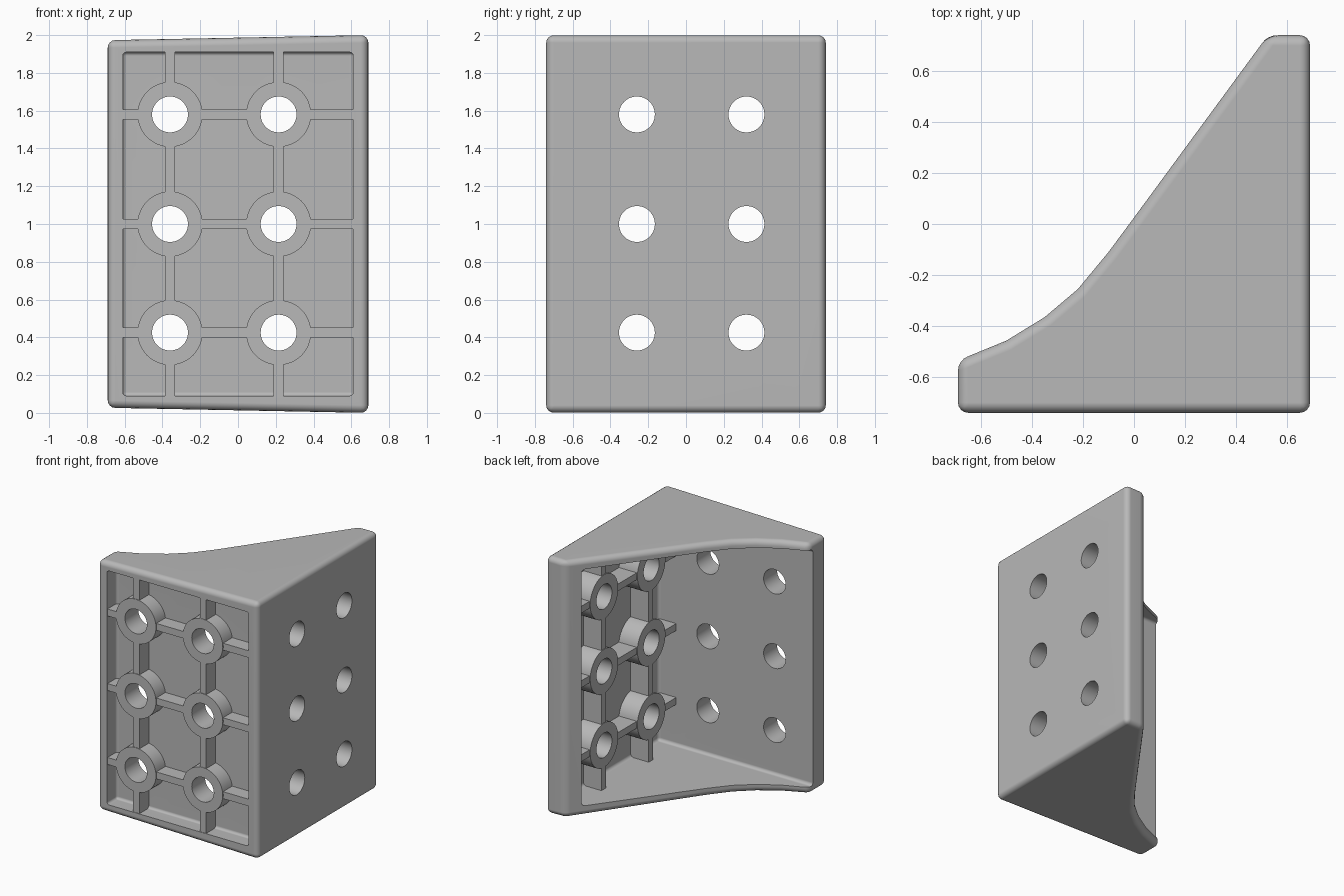
import bpy, bmesh, math
from mathutils import Matrix, Vector

cube = bpy.data.objects.get("Cube")
if cube:
    bpy.data.objects.remove(cube, do_unlink=True)

# Hole layout, shared by both plates
HOLE_Z = (0.425, 1.0, 1.58)
FRONT_X = (-0.36, 0.215)
SIDE_Y = (-0.26, 0.32)
HOLE_R, COLLAR_R, RIB = 0.095, 0.172, 0.054

grey = bpy.data.materials.new("plain_grey")
grey.use_nodes = True
grey.diffuse_color = (0.48, 0.48, 0.48, 1)
grey.node_tree.nodes["Principled BSDF"].inputs["Base Color"].default_value = (0.48, 0.48, 0.48, 1)


def make(name, bm):
    bmesh.ops.recalc_face_normals(bm, faces=bm.faces[:])
    mesh = bpy.data.meshes.new(name)
    bm.to_mesh(mesh)
    bm.free()
    mesh.materials.append(grey)
    obj = bpy.data.objects.new(name, mesh)
    bpy.context.collection.objects.link(obj)
    return obj


def box(name, lo, hi, bevel=0):
    lo, hi = Vector(lo), Vector(hi)
    bm = bmesh.new()
    bmesh.ops.create_cube(bm, size=1)
    for v in bm.verts:
        v.co = (lo + hi) / 2 + v.co * (hi - lo)
    if bevel:
        bmesh.ops.bevel(bm, geom=bm.edges[:], offset=bevel, segments=3,
                        profile=0.5, affect='EDGES')
    return make(name, bm)


def cylinder(name, start, end, radius):
    start, end = Vector(start), Vector(end)
    axis = end - start
    bm = bmesh.new()
    turn = axis.to_track_quat('Z', 'Y').to_matrix().to_4x4()
    bmesh.ops.create_cone(bm, cap_ends=True, segments=48, radius1=radius, radius2=radius,
                          depth=axis.length, matrix=Matrix.Translation((start + end) / 2) @ turn)
    return make(name, bm)


def apply(obj, mod):
    bpy.ops.object.select_all(action='DESELECT')
    bpy.context.view_layer.objects.active = obj
    obj.select_set(True)
    bpy.ops.object.modifier_apply(modifier=mod.name)


def combine(obj, tool, operation):
    mod = obj.modifiers.new("combine", 'BOOLEAN')
    mod.operation, mod.solver, mod.object = operation, 'EXACT', tool
    apply(obj, mod)
    bpy.data.objects.remove(tool, do_unlink=True)


# Outer block: plan profile raised to full height, slightly drafted toward -x
plan = [(-0.69, -0.74), (0.69, -0.74), (0.69, 0.74), (0.525, 0.74), (0, 0.025), (-0.1, -0.11),
        (-0.22, -0.255), (-0.35, -0.365), (-0.5, -0.457), (-0.69, -0.535)]
bm = bmesh.new()
half = lambda x: 1 - 0.027 * (0.69 - x) / 1.38
base = bm.faces.new([bm.verts.new((x, y, 1 - half(x))) for x, y in plan])
lid = bmesh.ops.extrude_face_region(bm, geom=[base])["geom"]
for v in lid:
    if isinstance(v, bmesh.types.BMVert):
        v.co.z = 1 + half(v.co.x)
bracket = make("corner_bracket", bm)
rounding = bracket.modifiers.new("rounding", 'BEVEL')
rounding.width, rounding.segments = 0.04, 4
rounding.limit_method, rounding.angle_limit = 'ANGLE', math.radians(35)
apply(bracket, rounding)

# Open back cavity, then shallow recess in the front
combine(bracket, box("cavity", (-1.2, -0.575, 0.08), (0.64, 0.64, 1.92), 0.025), 'DIFFERENCE')
combine(bracket, box("front_recess", (-0.61, -0.9, 0.09), (0.61, -0.62, 1.91), 0.02), 'DIFFERENCE')

# Front lattice of ribs and collars
parts = [box("front_rib", (x - RIB / 2, -0.736, 0.07), (x + RIB / 2, -0.6, 1.93)) for x in FRONT_X]
parts += [box("front_rib", (-0.63, -0.733, z - RIB / 2), (0.63, -0.603, z + RIB / 2)) for z in HOLE_Z]
parts += [cylinder("front_collar", (x, -0.74, z), (x, -0.597, z), COLLAR_R)
          for x in FRONT_X for z in HOLE_Z]

# Side lattice on the inner face
parts += [box("side_rib", (0.484, y - RIB / 2, 0.06), (0.66, y + RIB / 2, 1.94)) for y in SIDE_Y]
parts += [box("side_rib", (0.487, -0.595, z - RIB / 2), (0.663, 0.66, z + RIB / 2)) for z in HOLE_Z]
parts += [cylinder("side_collar", (0.48, y, z), (0.666, y, z), COLLAR_R)
          for y in SIDE_Y for z in HOLE_Z]
for part in parts:
    combine(bracket, part, 'UNION')

# Bolt holes through both plates
for z in HOLE_Z:
    for x in FRONT_X:
        combine(bracket, cylinder("hole", (x, -0.9, z), (x, -0.5, z), HOLE_R), 'DIFFERENCE')
    for y in SIDE_Y:
        combine(bracket, cylinder("hole", (0.4, y, z), (0.9, y, z), HOLE_R), 'DIFFERENCE')

# Smooth fillets with crisp plate edges
bpy.context.view_layer.objects.active = bracket
bracket.select_set(True)
bpy.ops.object.shade_smooth_by_angle(angle=math.radians(35))
weighted = bracket.modifiers.new("weighted_normals", 'WEIGHTED_NORMAL')
weighted.keep_sharp = True
